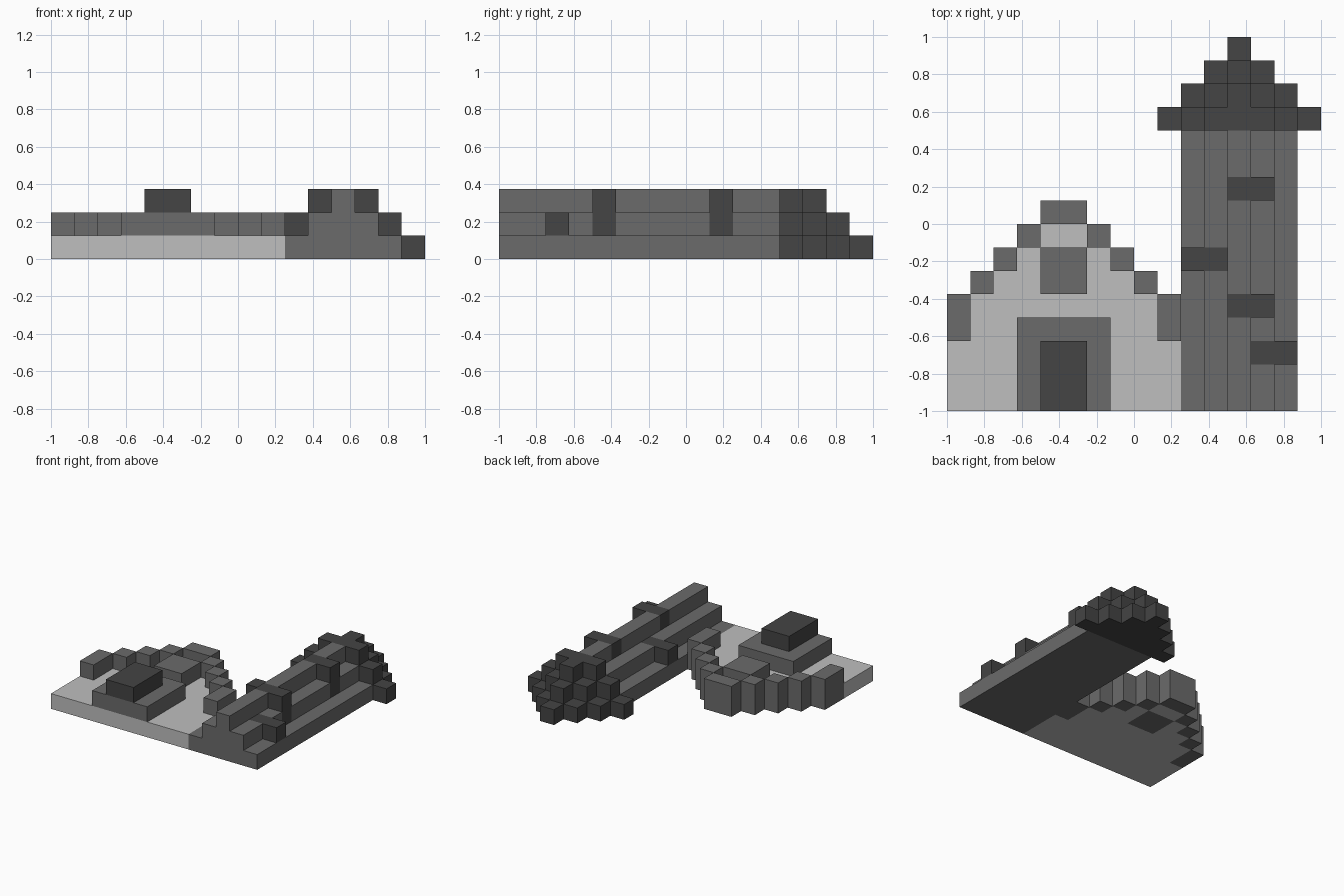
import bpy, bmesh

U = 0.125  # size of one block

cube = bpy.data.objects.get("Cube")
if cube:
    bpy.data.objects.remove(cube, do_unlink=True)


def material(name, v):
    m = bpy.data.materials.new(name)
    m.use_nodes = True
    m.diffuse_color = (v, v, v, 1)
    bsdf = next(n for n in m.node_tree.nodes if n.type == 'BSDF_PRINCIPLED')
    bsdf.inputs["Base Color"].default_value = (v, v, v, 1)
    return m


light = material("light_stone", 0.52)
grey = material("mid_grey_stone", 0.147)
dark = material("dark_slate", 0.058)


def blocks(name, mat, boxes):
    """One object from boxes given as (x0, x1, y0, y1, z0, z1) in block units."""
    bm = bmesh.new()
    for x0, x1, y0, y1, z0, z1 in boxes:
        verts = bmesh.ops.create_cube(bm, size=1)["verts"]
        bmesh.ops.scale(bm, vec=((x1 - x0) * U, (y1 - y0) * U, (z1 - z0) * U), verts=verts)
        bmesh.ops.translate(bm, vec=((x0 + x1) * U / 2, (y0 + y1) * U / 2, (z0 + z1) * U / 2),
                            verts=verts)
    mesh = bpy.data.meshes.new(name)
    bm.to_mesh(mesh)
    bm.free()
    mesh.materials.append(mat)
    ob = bpy.data.objects.new(name, mesh)
    bpy.context.collection.objects.link(ob)
    return ob


def column(x, z, gap_rows):
    """Tower column one block wide, left open at the rows taken by dark stones."""
    out, start = [], -8
    for row in sorted(gap_rows) + [4]:
        if row > start:
            out.append((x, x + 1, start, row, z, z + 1))
        start = row + 1
    return out


# House wall: gable slab around the window opening, symmetric about x = -3
C = -3
wall = [(C - 5, C + 5, -8, -5, 0, 1), (C - 4, C + 4, -5, -3, 0, 1), (C - 1, C + 1, -1, 0, 0, 1)]
for half, y in ((3, -3), (2, -2)):
    wall += [(C - half, C - 1, y, y + 1, 0, 1), (C + 1, C + half, y, y + 1, 0, 1)]
blocks("house_wall", light, wall)

# Stepped eaves along the gable
eaves = [(C - 1, C + 1, 0, 1, 0, 2)]
for d, y0, y1 in ((1, -1, 0), (2, -2, -1), (3, -3, -2), (4, -5, -3)):
    eaves += [(C - d - 1, C - d, y0, y1, 0, 2), (C + d, C + d + 1, y0, y1, 0, 2)]
blocks("house_eaves", grey, eaves)

# Window, door frame and door
blocks("house_window", grey, [(C - 1, C + 1, -3, -1, 0, 2)])
blocks("door_frame", grey, [(C - 2, C + 2, -8, -4, 1, 2)])
blocks("door", dark, [(C - 1, C + 1, -8, -5, 2, 3)])

# Tower: three stepped layers
tower = [(2, 7, -8, 4, 0, 1)]
tower += column(3, 1, [-2]) + column(4, 1, []) + column(5, 1, [-6, -4, 1])
tower += column(4, 2, [-4, 1])
blocks("tower_body", grey, tower)

# Dark stones set into the tower
stones = [(5, 7, -6, -5, 1, 2), (2, 4, -2, -1, 1, 2)]
for y in (-4, 1):
    stones += [(4, 6, y, y + 1, 2, 3), (5, 6, y, y + 1, 1, 2)]
blocks("tower_dark_stones", dark, stones)

# Tower roof: half widths of each layer per row, centred on x = 4.5
roof = []
for y, halves in ((4, (3.5, 2.5, 1.5)), (5, (2.5, 1.5, 0.5)), (6, (1.5, 0.5)), (7, (0.5,))):
    for z, h in enumerate(halves):
        roof.append((4.5 - h, 4.5 + h, y, y + 1, z, z + 1))
blocks("tower_roof", dark, roof)
